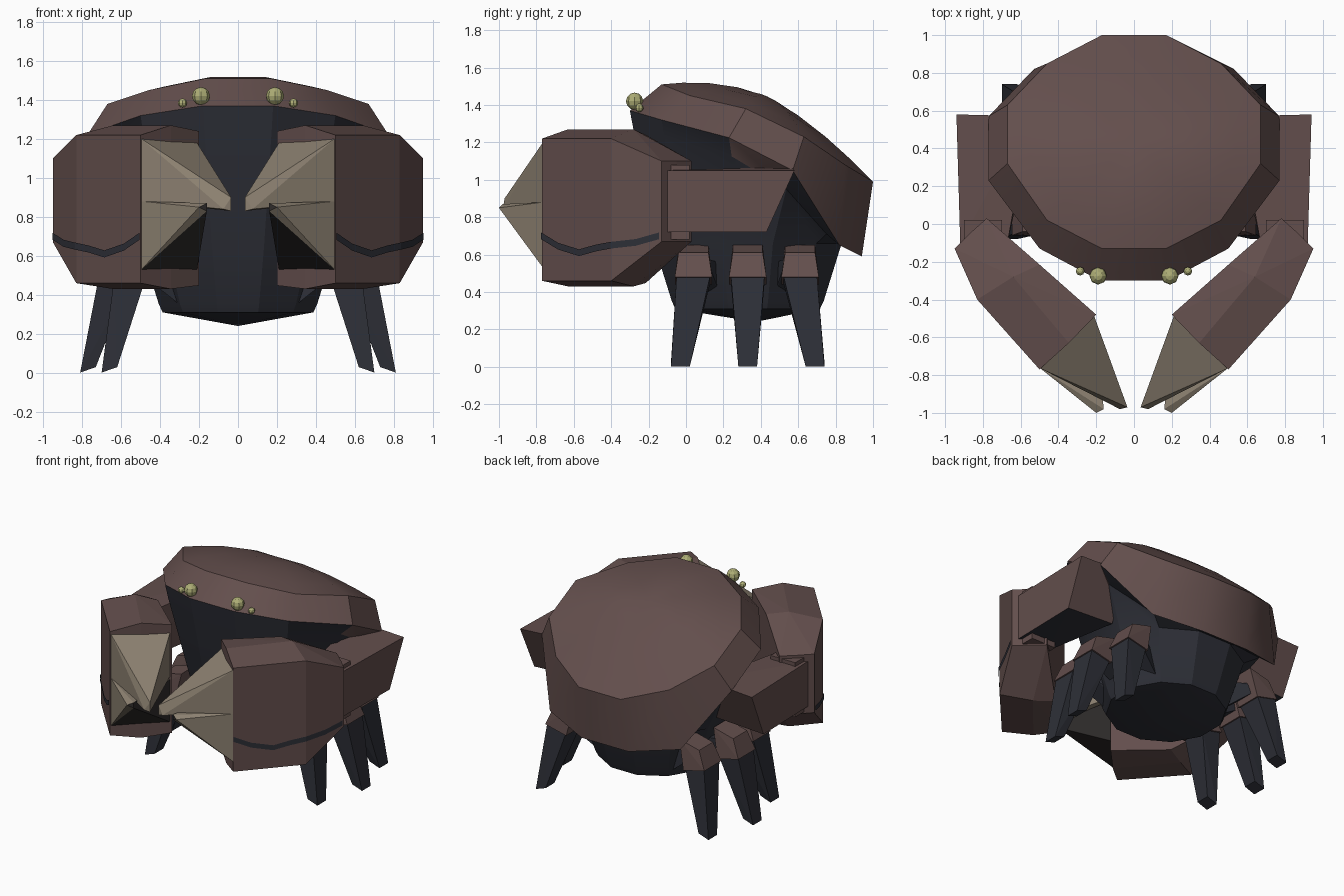
import bpy, bmesh, math
from mathutils import Vector

cube = bpy.data.objects.get("Cube")
if cube:
    bpy.data.objects.remove(cube, do_unlink=True)


def material(name, rgb):
    m = bpy.data.materials.new(name)
    m.use_nodes = True
    m.diffuse_color = (*rgb, 1)
    m.node_tree.nodes["Principled BSDF"].inputs["Base Color"].default_value = (*rgb, 1)
    return m


BROWN = material("shell brown", (0.125, 0.077, 0.073))
DARK = material("dark slate", (0.027, 0.029, 0.039))
TAN = material("horn tan", (0.265, 0.22, 0.165))
SHADE = material("dark horn", (0.03, 0.026, 0.025))
OLIVE = material("eye olive", (0.42, 0.42, 0.18))


def finish(name, bm, mats, rule=None, mirror=False, angle=None):
    """Turn a bmesh into an object, colouring faces by rule(normal, centre)."""
    bmesh.ops.recalc_face_normals(bm, faces=bm.faces)
    if rule:
        for f in bm.faces:
            f.material_index = rule(f.normal, f.calc_center_median())
    me = bpy.data.meshes.new(name)
    bm.to_mesh(me)
    bm.free()
    ob = bpy.data.objects.new(name, me)
    bpy.context.collection.objects.link(ob)
    for m in mats:
        me.materials.append(m)
    if mirror:
        mod = ob.modifiers.new("mirror", "MIRROR")
        mod.use_mirror_merge = False
    if angle:
        bpy.ops.object.select_all(action="DESELECT")
        ob.select_set(True)
        bpy.context.view_layer.objects.active = ob
        bpy.ops.object.shade_smooth_by_angle(angle=math.radians(angle))
    return ob


def hull(name, points, mats, rule=None):
    bm = bmesh.new()
    for p in points:
        bm.verts.new(p)
    res = bmesh.ops.convex_hull(bm, input=bm.verts)
    loose = [v for v in res["geom_interior"] if isinstance(v, bmesh.types.BMVert)]
    bmesh.ops.delete(bm, geom=loose, context="VERTS")
    bmesh.ops.dissolve_limit(bm, angle_limit=math.radians(2), verts=bm.verts, edges=bm.edges)
    return finish(name, bm, mats, rule, mirror=True)


def loft(rings, first=None, last=None):
    """Skin closed rings of equal length, with optional end points."""
    bm = bmesh.new()
    rows = [[bm.verts.new(p) for p in r] for r in rings]
    n = len(rows[0])
    for a, b in zip(rows, rows[1:]):
        for i in range(n):
            j = (i + 1) % n
            bm.faces.new((a[i], a[j], b[j], b[i]))
    for row, tip in ((rows[0], first), (rows[-1], last)):
        if tip:
            v = bm.verts.new(tip)
            for i in range(n):
                bm.faces.new((row[i], row[(i + 1) % n], v))
    return bm


def both_sides(half):
    """Close a right-hand half outline into a full mirrored ring."""
    return [Vector(p) for p in half] + [Vector((-x, y, z)) for x, y, z in reversed(half)]


# Shell: tilted twelve-sided dome with a flared rim
edge = both_sides([(.17, -.13, 1.51), (.46, .02, 1.45), (.67, .32, 1.38),
                   (.67, .63, 1.23), (.46, .85, 1.08), (.17, 1.0, .99)])
rim = both_sides([(.18, -.3, 1.37), (.5, -.13, 1.32), (.77, .23, 1.225),
                  (.77, .57, 1.05), (.53, .82, .65), (.19, .94, .59)])
mid = Vector((0, .435, 1.28))
dome = [[mid + (p - mid) * s + Vector((0, 0, h)) for p in edge]
        for s, h in ((.8, .055), (.55, .11), (.28, .15))]
finish("shell", loft([rim, edge] + dome, last=mid + Vector((0, 0, .165))),
       [BROWN], angle=25)

# Body: tapers from beneath the shell rim down to a shallow point
core = Vector((0, .33, 0))


def under(p):
    s = .97 if p.y < 0 else .86
    q = core + (p - core) * s
    q.z = p.z - .1 if p.y < .6 else p.z + .06
    return q


def disc(r, z):
    angles = [math.radians(-75 + 30 * i) for i in range(12)]
    return [core + Vector((r * math.cos(a), r * math.sin(a), z)) for a in angles]


body = loft([rim, [under(p) for p in rim], disc(.52, .66), disc(.42, .35), disc(.4, .31)],
            last=core + Vector((0, .04, .24)))
finish("body", body, [DARK, BROWN],
       lambda n, c: int(c.z > 1 and abs(c.x) > .5 and c.y > .1), angle=25)

# Upper arms, dark underneath
hull("upper_arm",
     [(.94, .58, 1.05), (.92, -.1, 1.05), (.93, .43, .72), (.92, -.1, .72),
      (.55, .57, 1.07), (.67, -.1, 1.05), (.55, .43, .74), (.67, -.1, .72)],
     [BROWN, DARK], lambda n, c: int(n.z < -.7))

# Claws: front, middle and wrist sections, each outer / ridge / inner
sections = [((.5, -.77), (.345, -.63), (.2, -.48), .46, 1.22, .05),
            ((.83, -.4), (.64, -.28), (.5, -.215), .46, 1.22, .05),
            ((.95, -.13), (.87, -.05), (.78, .03), .67, 1.1, 0)]
claw = []
for outer, ridge, inner, low, high, bulge in sections:
    for (x, y), b in ((outer, 0), (ridge, bulge), (inner, bulge * .4)):
        claw += [(x, y, low - b * .6), (x, y, high + b)]
hull("claw", claw, [BROWN])

# Wrist block between claw and upper arm
hull("wrist", [(x, y, z) for x, y in ((.9, -.14), (.9, .02), (.7, .02), (.7, -.14))
               for z in (.68, 1.08)], [BROWN])

# Dark band along the outside of each claw
band = [(.5, -.77, .7), (.58, -.68, .645), (.68, -.568, .61), (.76, -.479, .635),
        (.83, -.4, .65), (.89, -.265, .665), (.945, -.141, .7)]
strip = bmesh.new()
rows = [[strip.verts.new((x + .006, y - .004, z + d)) for d in (-.018, .018)]
        for x, y, z in band]
for a, b in zip(rows, rows[1:]):
    strip.faces.new((a[0], b[0], b[1], a[1]))
finish("claw_band", strip, [DARK], mirror=True)

# Pincers: upper and lower jaws converging on separate tips
hull("upper_pincer",
     [(.495, -.765, 1.2), (.495, -.765, .88), (.21, -.49, 1.18), (.21, -.49, .86),
      (.035, -.97, .9), (.035, -.97, .83), (.075, -.98, .84)], [TAN])
hull("lower_pincer",
     [(.495, -.765, .88), (.495, -.765, .53), (.21, -.49, .84), (.21, -.49, .53),
      (.16, -.98, .87), (.16, -.98, .83), (.2, -1.0, .85)],
     [TAN, SHADE], lambda n, c: int(n.x < -.1 or n.z < -.75))


def box_ends(a, b):
    """Corner points of a tapered box: each end is centre, half x, half y."""
    return [(x + sx * i, y + sy * j, z + t * i)
            for (x, y, z, sx, sy, t) in (a, b) for i in (-1, 1) for j in (-1, 1)]


# Legs: three per side, brown thigh and dark tapering shin
for label, knee_x, knee_y, foot_x, foot_y in (("front", .56, .04, .66, -.03),
                                              ("middle", .64, .33, .77, .33),
                                              ("rear", .56, .61, .66, .69)):
    hull(label + "_shin",
         box_ends((knee_x, knee_y, .47, .075, .09, .02), (foot_x, foot_y, .015, .04, .05, -.014)),
         [DARK])
    hull(label + "_thigh",
         box_ends((knee_x, knee_y, .46, .085, .1, .02), (knee_x - .05, knee_y, .63, .08, .08, -.02)),
         [BROWN])
    root_y = .33 + (knee_y - .33) * .7
    hull(label + "_hip",
         box_ends((knee_x, knee_y, .56, .02, .07, .02), (.32, root_y, .45, .02, .07, .1)),
         [DARK])

# Eyes: a large and a small bead on each side of the brow
for label, spot, radius in (("eye", (.19, -.275, 1.42), .046),
                            ("small_eye", (.285, -.25, 1.385), .023)):
    bead = bmesh.new()
    bmesh.ops.create_uvsphere(bead, u_segments=8, v_segments=6, radius=radius)
    bmesh.ops.translate(bead, verts=bead.verts, vec=spot)
    finish(label, bead, [OLIVE], mirror=True)
